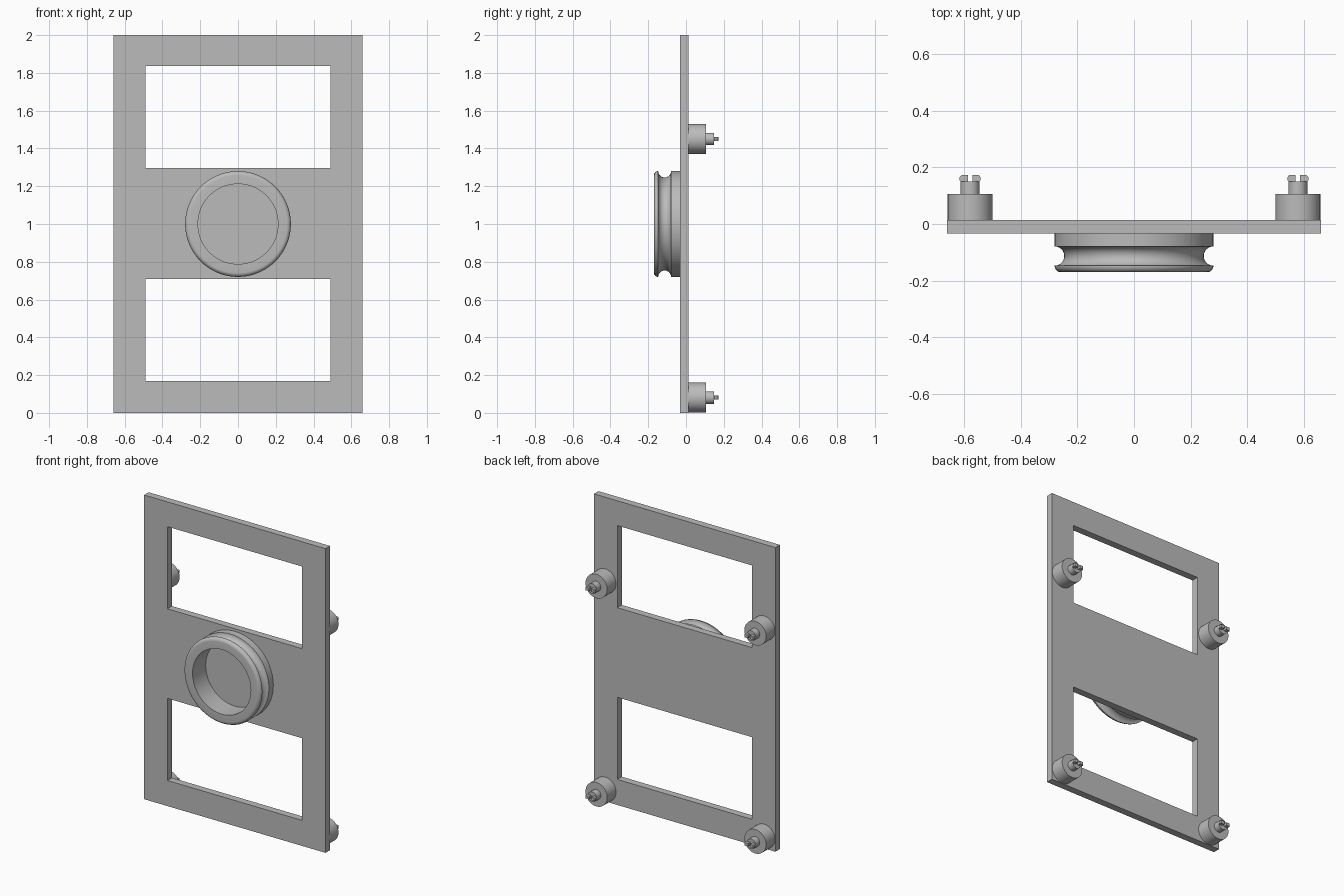
import bpy, bmesh, math
from mathutils import Matrix, Vector

cube = bpy.data.objects.get("Cube")
if cube:
    bpy.data.objects.remove(cube, do_unlink=True)

grey = bpy.data.materials.new("plain grey")
grey.use_nodes = True
colour = (0.5, 0.5, 0.5, 1)
grey.diffuse_color = colour
grey.node_tree.nodes["Principled BSDF"].inputs["Base Color"].default_value = colour


def finish(name, bm, smooth=False):
    bmesh.ops.remove_doubles(bm, verts=bm.verts, dist=1e-5)
    bmesh.ops.recalc_face_normals(bm, faces=bm.faces)
    mesh = bpy.data.meshes.new(name)
    bm.to_mesh(mesh)
    bm.free()
    mesh.materials.append(grey)
    obj = bpy.data.objects.new(name, mesh)
    bpy.context.collection.objects.link(obj)
    if smooth:
        bpy.ops.object.select_all(action='DESELECT')
        obj.select_set(True)
        bpy.context.view_layer.objects.active = obj
        bpy.ops.object.shade_smooth_by_angle(angle=math.radians(35))
    return obj


def lathe(bm, profile, centre, steps):
    """Spin (radius, y) points around the y axis through centre (x, z)."""
    cx, cz = centre
    verts = [bm.verts.new((cx + r, y, cz)) for r, y in profile]
    edges = [bm.edges.new(pair) for pair in zip(verts, verts[1:])]
    bmesh.ops.spin(bm, geom=verts + edges, cent=(cx, 0, cz), axis=(0, 1, 0),
                   angle=math.tau, steps=steps, use_duplicate=False)


def arc(r, y, radius, start, end, n):
    for i in range(n + 1):
        a = math.radians(start + (end - start) * i / n)
        yield r + radius * math.cos(a), y + radius * math.sin(a)


FRONT, BACK = -0.033, 0.014

# Panel with two rectangular openings
bm = bmesh.new()
xs = (-0.66, -0.49, 0.49, 0.66)
zs = (0, 0.168, 0.708, 1.297, 1.837, 2)
for i in range(3):
    for j in range(5):
        if i == 1 and j in (1, 3):
            continue
        corners = ((i, j), (i + 1, j), (i + 1, j + 1), (i, j + 1))
        bm.faces.new([bm.verts.new((xs[a], FRONT, zs[b])) for a, b in corners])
bmesh.ops.remove_doubles(bm, verts=bm.verts, dist=1e-5)
result = bmesh.ops.extrude_face_region(bm, geom=bm.faces[:], use_keep_orig=True)
moved = [v for v in result["geom"] if isinstance(v, bmesh.types.BMVert)]
bmesh.ops.translate(bm, verts=moved, vec=(0, BACK - FRONT, 0))
bmesh.ops.recalc_face_normals(bm, faces=bm.faces)
bmesh.ops.dissolve_limit(bm, angle_limit=0.01, verts=bm.verts, edges=bm.edges)
finish("panel", bm)

# Hollow grooved ring on the front
bm = bmesh.new()
profile = [(0.212, FRONT), (0.212, -0.17)]
profile += arc(0.258, -0.148, 0.022, -90, 0, 6)
profile += arc(0.28, -0.113, 0.034, 270, 90, 14)
profile += [(0.28, -0.079), (0.28, FRONT)]
lathe(bm, profile, (0, 1), 72)
finish("grooved_ring", bm, True)

# Four spacers on the back, each with a pin and two snap prongs
for side, x in (("left", 0.578), ("right", -0.578)):
    for level, z in (("upper", 1.45), ("lower", 0.081)):
        bm = bmesh.new()
        lathe(bm, [(0, BACK), (0.079, BACK), (0.079, 0.106), (0, 0.106)], (x, z), 40)
        finish(f"{level}_{side}_spacer", bm, True)

        bm = bmesh.new()
        lathe(bm, [(0, 0.106), (0.033, 0.106), (0.033, 0.149), (0, 0.149)], (x, z), 28)
        finish(f"{level}_{side}_pin", bm, True)

        bm = bmesh.new()
        for s in (-1, 1):
            outline = [(0.008, 0.148), (0.03, 0.148), (0.037, 0.154),
                       (0.037, 0.165), (0.031, 0.172), (0.008, 0.172)]
            face = bm.faces.new([bm.verts.new((x + s * u, y, z - 0.01)) for u, y in outline])
            ext = bmesh.ops.extrude_face_region(bm, geom=[face], use_keep_orig=True)
            top = [v for v in ext["geom"] if isinstance(v, bmesh.types.BMVert)]
            bmesh.ops.translate(bm, verts=top, vec=(0, 0, 0.02))
        finish(f"{level}_{side}_prongs", bm)
